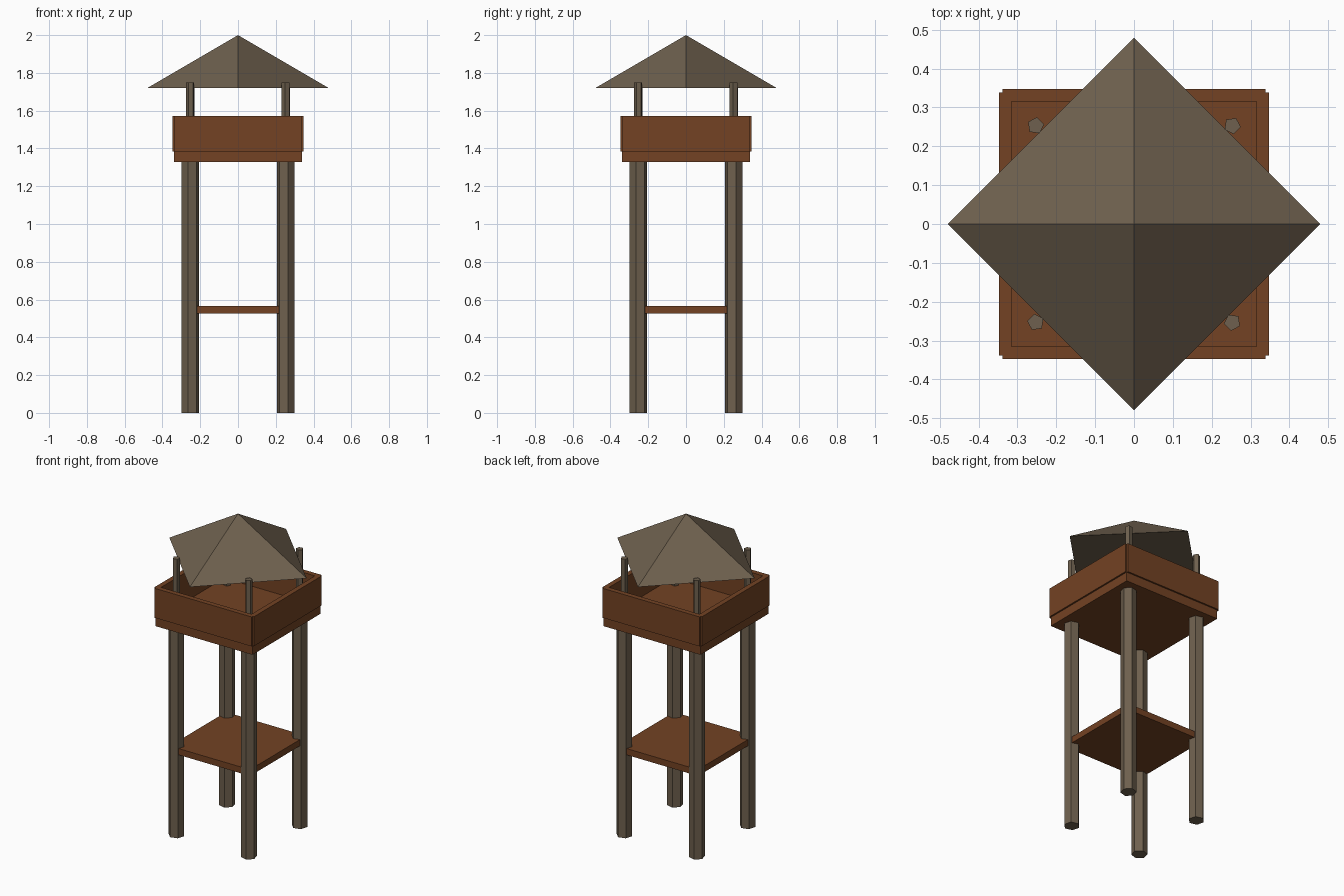
import bpy
import math

cube = bpy.data.objects.get("Cube")
if cube:
    bpy.data.objects.remove(cube, do_unlink=True)


def linear(c):
    c /= 255
    return c / 12.92 if c <= 0.04045 else ((c + 0.055) / 1.055) ** 2.4


def material(name, rgb):
    mat = bpy.data.materials.new(name)
    mat.use_nodes = True
    colour = (*[linear(c) for c in rgb], 1)
    mat.diffuse_color = colour
    mat.node_tree.nodes["Principled BSDF"].inputs["Base Color"].default_value = colour
    return mat


weathered = material("weathered_wood", (110, 96, 78))
planks = material("brown_planks", (115, 66, 35))


def finish(name, mat):
    obj = bpy.context.object
    obj.name = name
    obj.data.materials.append(mat)
    return obj


def box(name, size, centre, turn=0):
    bpy.ops.mesh.primitive_cube_add(size=1, location=centre, rotation=(0, 0, turn))
    obj = finish(name, planks)
    obj.scale = size
    return obj


def pole(name, sides, radius, bottom, top, x, y, turn):
    bpy.ops.mesh.primitive_cylinder_add(
        vertices=sides, radius=radius, depth=top - bottom,
        location=(x, y, (bottom + top) / 2), rotation=(0, 0, turn))
    return finish(name, weathered)


# Legs and roof posts; Blender's first vertex points along +y
corner = 0.253
names = ("back_left", "back_right", "front_right", "front_left")
for i, name in enumerate(names):
    angle = math.pi / 4 + i * math.pi / 2
    x = corner * math.copysign(1, math.cos(angle))
    y = corner * math.copysign(1, math.sin(angle))
    pole(name + "_leg", 6, 0.047, 0, 1.34, x, y, angle)
    pole(name + "_roof_post", 5, 0.022, 1.37, 1.75, x, y, angle)

# Lower shelf and lookout floor
box("lower_shelf", (0.56, 0.56, 0.04), (0, 0, 0.545))
box("lookout_floor", (0.676, 0.676, 0.06), (0, 0, 1.358))

# Four parapet walls
for i, side in enumerate(("left", "back", "right", "front")):
    angle = i * math.pi / 2
    centre = (0.332 * math.cos(angle), 0.332 * math.sin(angle), 1.478)
    box(side + "_parapet", (0.032, 0.676, 0.186), centre, angle)

# Pyramid roof with its corners on the axes
bpy.ops.mesh.primitive_cone_add(vertices=4, radius1=0.48, radius2=0, depth=0.28,
                                location=(0, 0, 1.86))
finish("roof", weathered)
